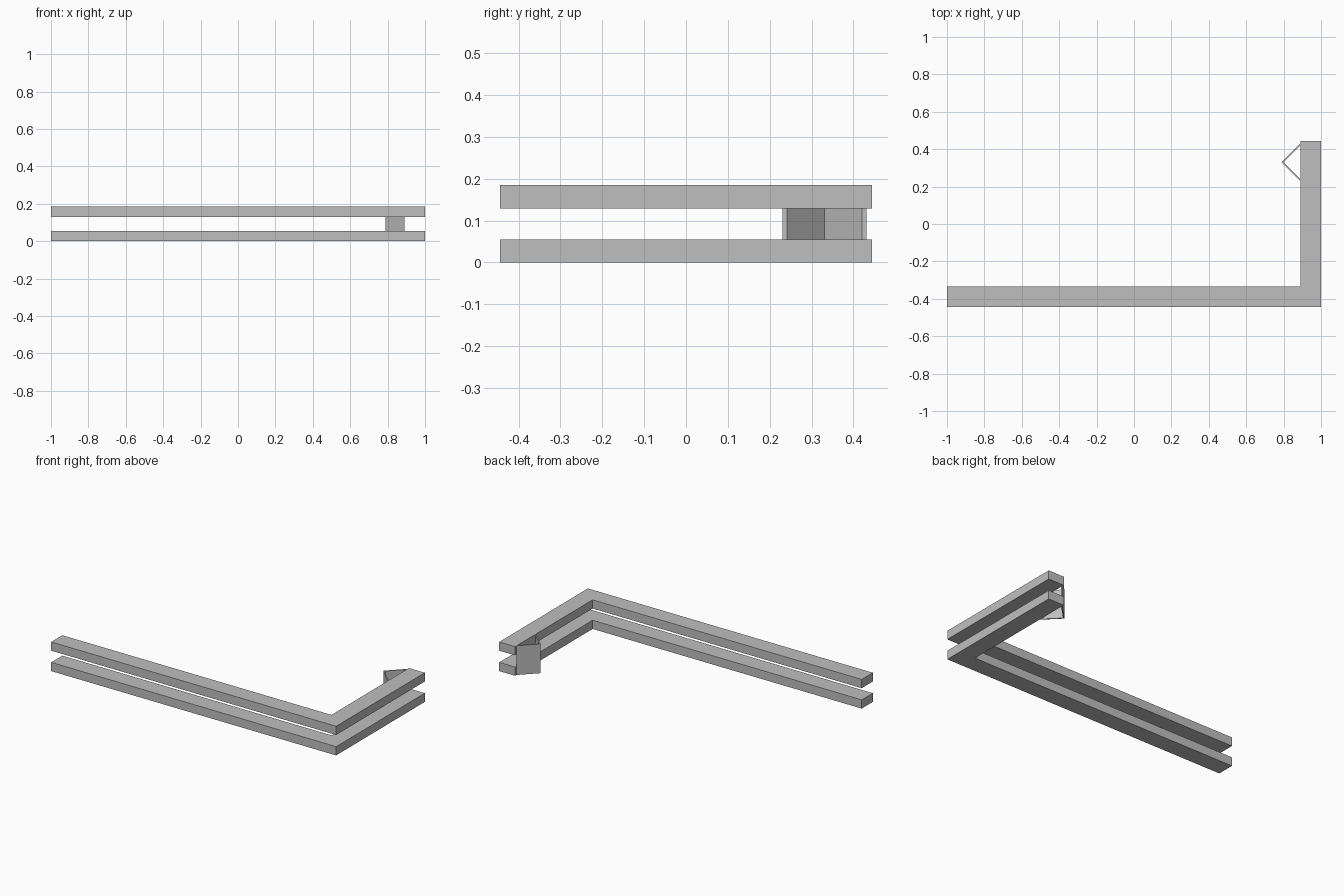
import bpy
import bmesh

cube = bpy.data.objects.get("Cube")
if cube:
    bpy.data.objects.remove(cube, do_unlink=True)

# Single flat grey
grey = bpy.data.materials.new("light_grey")
grey.use_nodes = True
colour = (0.52, 0.52, 0.52, 1)
grey.diffuse_color = colour
grey.node_tree.nodes["Principled BSDF"].inputs["Base Color"].default_value = colour


def extrude_outline(name, outline, bottom, top):
    """Raise a closed plan outline into a solid from bottom to top."""
    bm = bmesh.new()
    face = bm.faces.new([bm.verts.new((x, y, bottom)) for x, y in outline])
    raised = bmesh.ops.extrude_face_region(bm, geom=[face])["geom"]
    verts = [v for v in raised if isinstance(v, bmesh.types.BMVert)]
    bmesh.ops.translate(bm, verts=verts, vec=(0, 0, top - bottom))
    bmesh.ops.recalc_face_normals(bm, faces=bm.faces)
    mesh = bpy.data.meshes.new(name)
    bm.to_mesh(mesh)
    bm.free()
    mesh.materials.append(grey)
    obj = bpy.data.objects.new(name, mesh)
    bpy.context.collection.objects.link(obj)
    return obj


half_depth = 0.4444
width = 0.111
rail_height = 0.0555
total_height = 0.185
inner_x = 1 - width
inner_y = -half_depth + width

# Two stacked L-shaped rails
rail = [(-1, -half_depth), (1, -half_depth), (1, half_depth),
        (inner_x, half_depth), (inner_x, inner_y), (-1, inner_y)]
extrude_outline("lower_rail", rail, 0, rail_height)
extrude_outline("upper_rail", rail, total_height - rail_height, total_height)

# Thin V-shaped bracket joining the rails on their inner side
centre_y, reach, thickness = 0.331, 0.1, 0.01
inner = reach - thickness
bracket = [(inner_x, centre_y - reach), (inner_x, centre_y - inner),
           (inner_x - inner, centre_y), (inner_x, centre_y + inner),
           (inner_x, centre_y + reach), (inner_x - reach, centre_y)]
extrude_outline("v_bracket", bracket, 0, total_height)
